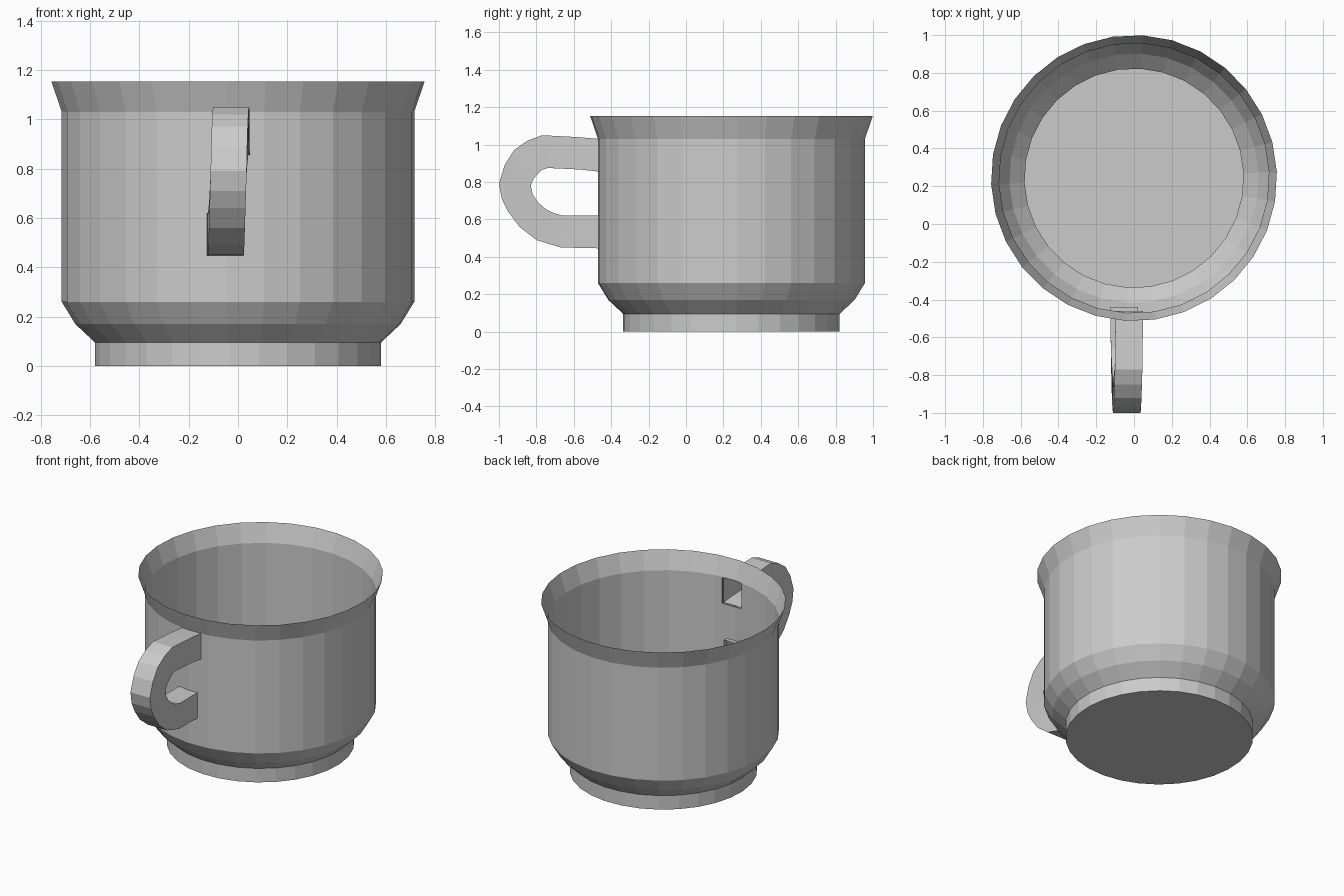
import bpy
import bmesh
import math

if "Cube" in bpy.data.objects:
    bpy.data.objects.remove(bpy.data.objects["Cube"], do_unlink=True)

SIDES = 30
CENTRE_Y = 0.243

grey = bpy.data.materials.new("plain_grey")
grey.use_nodes = True
grey.diffuse_color = (0.6, 0.6, 0.6, 1)
grey.node_tree.nodes["Principled BSDF"].inputs["Base Color"].default_value = (0.6, 0.6, 0.6, 1)


def finish(bm, name):
    mesh = bpy.data.meshes.new(name)
    bm.to_mesh(mesh)
    bm.free()
    mesh.materials.append(grey)
    obj = bpy.data.objects.new(name, mesh)
    bpy.context.collection.objects.link(obj)
    return obj


def bridge(bm, ring_a, ring_b):
    count = len(ring_a)
    for i in range(count):
        j = (i + 1) % count
        bm.faces.new((ring_a[i], ring_a[j], ring_b[j], ring_b[i]))


# Cup: thin turned shell as (radius, height), with a foot and a flared rim
profile = [(0.58, 0), (0.58, 0.095), (0.66, 0.17), (0.715, 0.26),
           (0.715, 1.03), (0.757, 1.153)]
bm = bmesh.new()
rings = []
for radius, z in profile:
    ring = []
    for i in range(SIDES):
        a = math.radians(86.5) + math.tau * i / SIDES
        ring.append(bm.verts.new((radius * math.cos(a), CENTRE_Y + radius * math.sin(a), z)))
    rings.append(ring)
bm.faces.new(list(reversed(rings[0])))
for lower, upper in zip(rings, rings[1:]):
    bridge(bm, lower, upper)

# Openings in the wall where the hollow handle enters: x range, z range
openings = [(-0.095, 0.045, 0.86, 1.025), (-0.12, 0.017, 0.45, 0.615)]


def front_wall():
    return [f for f in bm.faces
            if f.calc_center_median().y < -0.4 and 0.26 < f.calc_center_median().z < 1.03]


for x0, x1, z0, z1 in openings:
    for co, no in (((x0, 0, 0), (1, 0, 0)), ((x1, 0, 0), (1, 0, 0)),
                   ((0, 0, z0), (0, 0, 1)), ((0, 0, z1), (0, 0, 1))):
        faces = front_wall()
        geom = faces + list({e for f in faces for e in f.edges}) + list({v for f in faces for v in f.verts})
        bmesh.ops.bisect_plane(bm, geom=geom, plane_co=co, plane_no=no)
doomed = []
for f in front_wall():
    c = f.calc_center_median()
    if any(x0 < c.x < x1 and z0 < c.z < z1 for x0, x1, z0, z1 in openings):
        doomed.append(f)
bmesh.ops.delete(bm, geom=doomed, context='FACES')
finish(bm, "cup_body")

# Handle: open-ended square tube, stations of outer (y, z) and inner (y, z)
stations = [
    (-0.46, 1.03, -0.46, 0.855), (-0.58, 1.04, -0.57, 0.867),
    (-0.77, 1.05, -0.74, 0.875), (-0.85, 1.02, -0.77, 0.865),
    (-0.92, 0.97, -0.80, 0.835), (-0.97, 0.89, -0.82, 0.81),
    (-1.00, 0.79, -0.83, 0.78), (-0.985, 0.71, -0.82, 0.735),
    (-0.95, 0.64, -0.79, 0.69), (-0.89, 0.56, -0.75, 0.655),
    (-0.80, 0.49, -0.71, 0.635), (-0.67, 0.45, -0.66, 0.62),
    (-0.44, 0.445, -0.44, 0.62),
]
bm = bmesh.new()
last = len(stations) - 1
previous = None
for i, (yo, zo, yi, zi) in enumerate(stations):
    # The handle leans slightly sideways from its top end to its bottom end
    mid = -0.024 - 0.028 * i / last
    ring = [bm.verts.new((mid + dx, y, z)) for dx, y, z in
            ((-0.073, yo, zo), (0.073, yo, zo), (0.073, yi, zi), (-0.073, yi, zi))]
    if previous:
        bridge(bm, previous, ring)
    previous = ring
bmesh.ops.recalc_face_normals(bm, faces=bm.faces)
finish(bm, "handle")
